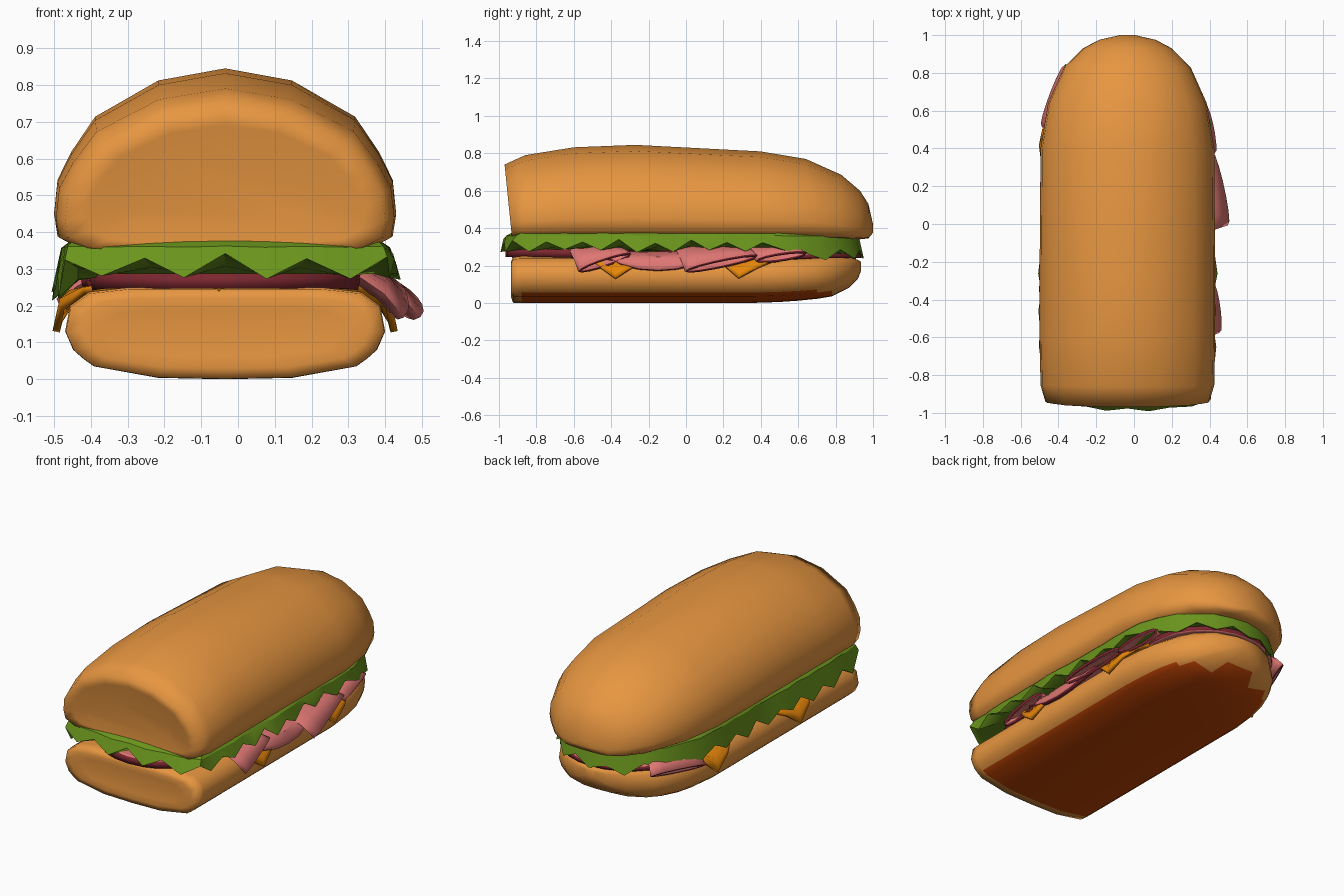
import bpy, bmesh, math, random
from mathutils import Vector

if "Cube" in bpy.data.objects:
    bpy.data.objects.remove(bpy.data.objects["Cube"])
random.seed(4)
CX = -0.035


def material(name, rgb):
    m = bpy.data.materials.new(name)
    m.diffuse_color = (*rgb, 1)
    m.use_nodes = True
    m.node_tree.nodes["Principled BSDF"].inputs["Base Color"].default_value = m.diffuse_color
    return m


CRUST = material("golden crust", (0.80, 0.305, 0.052))
BASE = material("dark baked base", (0.50, 0.055, 0.001))
GREEN = material("lettuce green", (0.145, 0.30, 0.012))
PINK = material("ham pink", (0.74, 0.185, 0.175))
RIND = material("ham rind", (0.20, 0.02, 0.028))
ORANGE = material("cheese orange", (0.80, 0.24, 0.003))


def make(name, rings, mats, cap_start=True, cap_end=True, angle=60):
    """Loft closed rings of points into one object."""
    bm = bmesh.new()
    vs = [[bm.verts.new(p) for p in r] for r in rings]
    n = len(vs[0])
    for a, b in zip(vs, vs[1:]):
        for i in range(n):
            j = (i + 1) % n
            bm.faces.new((a[i], a[j], b[j], b[i]))
    if cap_start:
        bm.faces.new(vs[0][::-1])
    if cap_end:
        bm.faces.new(vs[-1])
    bmesh.ops.recalc_face_normals(bm, faces=bm.faces)
    me = bpy.data.meshes.new(name)
    bm.to_mesh(me)
    bm.free()
    for m in mats:
        me.materials.append(m)
    ob = bpy.data.objects.new(name, me)
    bpy.context.collection.objects.link(ob)
    bpy.ops.object.select_all(action='DESELECT')
    ob.select_set(True)
    bpy.context.view_layer.objects.active = ob
    bpy.ops.object.shade_smooth_by_angle(angle=math.radians(angle))
    return ob


def bun(name, half, stations, mats):
    """Bread half: half-profile mirrored, lofted through (y, width, top, bottom, lean)."""
    profile = half + [(-w, z) for w, z in half[-2:0:-1]]
    rings = [[(CX + w * pw, y - lean * pz, zb + (zt - zb) * pz) for pw, pz in profile]
             for y, w, zt, zb, lean in stations]
    return make(name, rings, mats, angle=110)


# Bread: cut front end, rounded rear end
bun("top_bun",
    [(0, 0), (.6, .01), (.85, .03), (.98, .1), (1, .22), (.98, .4), (.9, .55),
     (.76, .74), (.39, .935), (0, 1)],
    [(-.925, .28, .60, .42, .02), (-.93, .37, .69, .37, .03), (-.93, .435, .74, .345, .04),
     (-.85, .46, .79, .34, .01),
     (-.6, .465, .832, .34, 0), (-.27, .465, .845, .34, 0), (.4, .46, .81, .34, 0),
     (.64, .42, .77, .34, 0), (.83, .335, .685, .34, 0), (.93, .235, .6, .34, 0),
     (.975, .15, .53, .345, 0), (1, .04, .42, .375, 0)], [CRUST])
bottom = bun("bottom_bun",
    [(0, 0), (.42, .015), (.82, .14), (.885, .22), (.95, .32), (1, .52), (.97, .8), (.85, .95),
     (.6, 1), (0, 1)],
    [(-.93, .32, .19, .06, 0), (-.935, .39, .22, .03, 0), (-.925, .433, .245, .001, 0),
     (-.88, .435, .25, 0, 0),
     (.35, .435, .25, 0, 0), (.5, .42, .25, .005, 0), (.6, .40, .25, .012, 0), (.7, .36, .25, .022, 0),
     (.78, .31, .25, .035, 0),
     (.87, .21, .245, .08, 0), (.92, .1, .23, .13, 0), (.935, .03, .22, .17, 0)], [CRUST, BASE])
for p in bottom.data.polygons:
    if p.normal.z < -.55 and -.9 < p.center.y < .85 and p.center.z < .064:
        p.material_index = 1

# Lettuce: frilled band following the bread outline, lower on the left and rear
W, FRONT, STRAIGHT, REAR, SIDE, ARC, FR = .43, -.905, .4, .92, 14, 14, 8
outline = [(W * u, FRONT - .055 * (1 - u * u)) for u in (-1 + 2 * i / FR for i in range(FR))]
outline += [(W, FRONT + (STRAIGHT - FRONT) * i / SIDE) for i in range(SIDE)]
outline += [(W * math.cos(math.pi * i / ARC), STRAIGHT + (REAR - STRAIGHT) * math.sin(math.pi * i / ARC))
            for i in range(ARC)]
outline += [(-W, STRAIGHT + (FRONT - STRAIGHT) * i / SIDE) for i in range(SIDE)]
frill = [(.025 if i % 2 else -.005) + random.uniform(-.012, .012)
         + (.05 if abs(x) > .4 and -.72 < y < -.15 else 0) for i, (x, y) in enumerate(outline)]
dip = [(.28 if i % 2 else .33) + random.uniform(-.012, .012)
       - (.055 if x < -.2 and y > -.85 or y > .6 else 0) for i, (x, y) in enumerate(outline)]


def leaf_ring(scale, zfun, wave=0):
    return [(CX + x * (scale + wave * f), y * (scale + wave * min(f, .03) * .5), zfun(d))
            for (x, y), f, d in zip(outline, frill, dip)]


make("lettuce", [leaf_ring(.75, lambda d: .36), leaf_ring(.95, lambda d: .385),
                 leaf_ring(1.0, lambda d: .345 + d * .05, .5), leaf_ring(1.025, lambda d: d, 1),
                 leaf_ring(.93, lambda d: d * .3 + .205), leaf_ring(.7, lambda d: .28)],
     [GREEN], angle=30)


# Draped slices: a flat outline that bends down over the bread edge
def drape(x, z):
    d = max(0, abs(x - CX) - .34)
    keep = min(d, .1) + max(0, d - .1) * .15
    return CX + math.copysign(min(abs(x - CX), .34) + keep, x - CX), z - d * .2 - max(0, d - .08) * .5


def slice_sheet(name, shape, x0, y, z, thick, mats):
    rings = []
    for s in (.05, .4, .56, .64, .72, .8, .87, .94, 1):
        ring = []
        for px, py in shape:
            x, zz = drape(x0 + px * s, z)
            ring.append((x, y + py * s, zz))
        rings.append(ring)
    ob = make(name, rings, mats, cap_end=False, angle=40)
    solid = ob.modifiers.new("thickness", 'SOLIDIFY')
    solid.thickness = thick
    solid.offset = 0
    solid.material_offset_rim = len(mats) - 1
    return ob


def circle(r):
    return [(r * math.cos(math.tau * i / 28), r * math.sin(math.tau * i / 28)) for i in range(28)]


def square(r, turn):
    pts = [Vector((r * math.cos(turn + math.pi / 2 * k), r * math.sin(turn + math.pi / 2 * k)))
           for k in range(4)]
    return [tuple(pts[k].lerp(pts[(k + 1) % 4], i / 6)) for k in range(4) for i in range(6)]


for i, (y, turn) in enumerate([(-.36, -.03), (.35, -.12)]):
    slice_sheet(f"cheese_slice_{i + 1}", square(.57, turn), CX, y, .25, .02, [ORANGE])
for i, (x, y, r, z) in enumerate([(CX, -.6, .365, .267), (.04, -.15, .45, .262),
                                  (CX, .24, .39, .272), (CX, .56, .375, .252)]):
    slice_sheet(f"ham_slice_{i + 1}", circle(r), x, y, z, .042 if i == 0 else .025, [PINK, RIND])


# Folded ham: flattened cones poking out of the sides, with a dark rim
def ham_fold(name, side, a, b, out_a, out_b):
    half = Vector((b[0] - a[0], b[1] - a[1])) / 2
    mid = Vector(((a[0] + b[0]) / 2, (a[1] + b[1]) / 2))
    norm = Vector((-half.y, half.x)).normalized()
    rings = []
    for t, fat in ((0, .008), (.4, .02), (.7, .02), (1, .017)):
        ring = []
        for k in range(14):
            c, s = math.cos(math.tau * k / 14), math.sin(math.tau * k / 14)
            p = mid + half * c + norm * s * fat
            out = (out_a + out_b) / 2 + (out_b - out_a) / 2 * c
            flat = .295 + s * fat
            ring.append((CX + side * (.24 + (out - .24) * t ** .7 + s * .02 * t), p.x - .07 * (1 - t),
                         flat + (p.y - flat) * t ** 2))
        rings.append(ring)
    ob = make(name, rings, [PINK, RIND], cap_end=False)
    solid = ob.modifiers.new("thickness", 'SOLIDIFY')
    solid.thickness = .015
    solid.offset = 0
    solid.material_offset_rim = 1


ham_fold("ham_fold_front", 1, (-.57, .17), (-.3, .26), .485, .45)
ham_fold("ham_fold_middle", 1, (0, .17), (.38, .25), .53, .45)
ham_fold("ham_fold_rear", 1, (.38, .225), (.64, .265), .46, .41)
ham_fold("ham_fold_left", -1, (.52, .205), (.84, .23), .45, .33)
